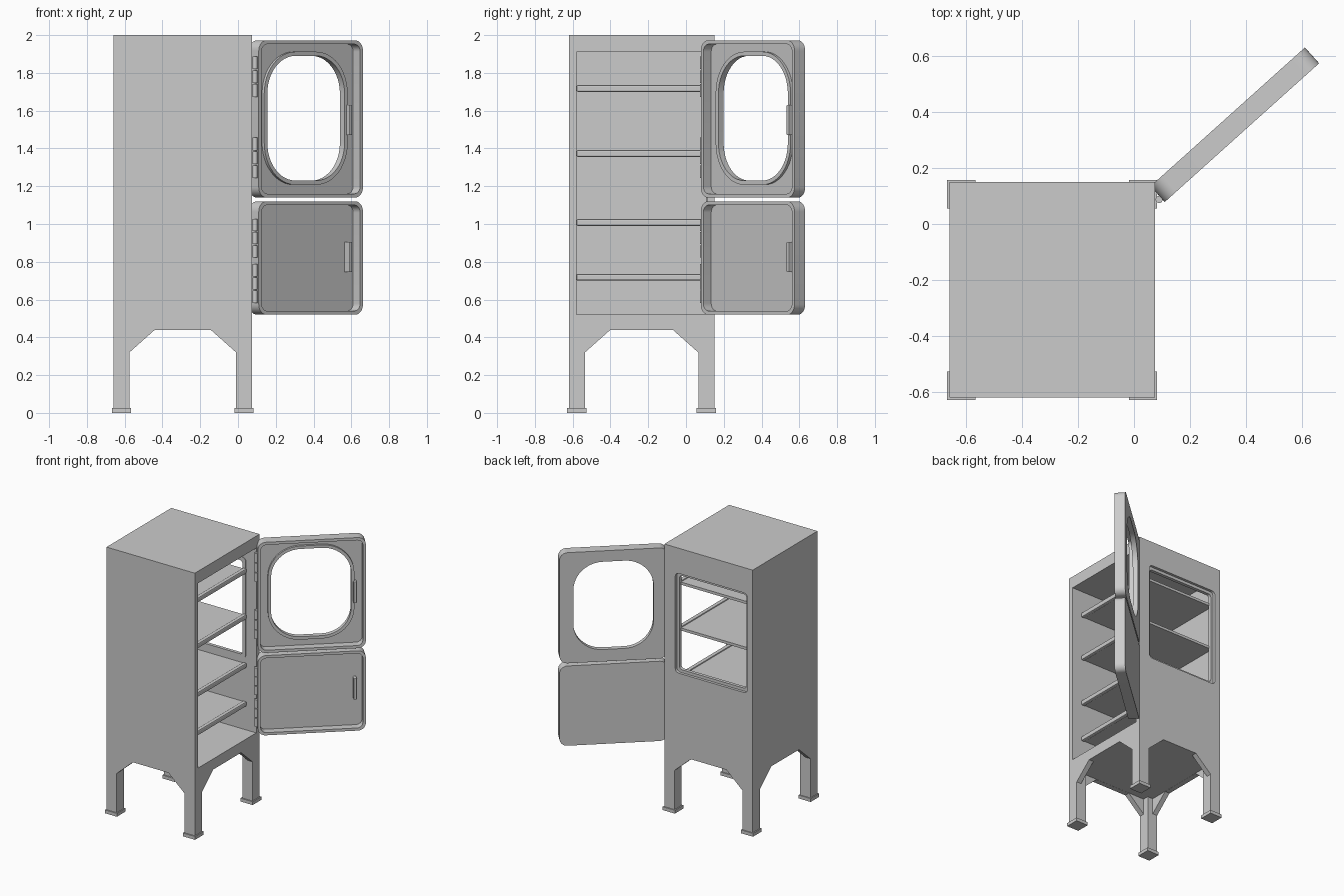
import bpy, bmesh, math
from mathutils import Matrix, Vector

if "Cube" in bpy.data.objects:
    bpy.data.objects.remove(bpy.data.objects["Cube"])

X0, X1, Y0, Y1 = -0.66, 0.075, -0.62, 0.15   # cabinet footprint
WALL, LEG = 0.04, 0.085
FLOOR, CEIL, TOP = 0.52, 1.91, 2.0


def add_mesh(name, mesh, smooth=False):
    ob = bpy.data.objects.new(name, mesh)
    bpy.context.collection.objects.link(ob)
    if smooth:
        bpy.ops.object.select_all(action='DESELECT')
        ob.select_set(True)
        bpy.context.view_layer.objects.active = ob
        bpy.ops.object.shade_smooth_by_angle(angle=math.radians(35))
    return ob


def box(name, x, y, z, matrix=None, bevel=0.0):
    bm = bmesh.new()
    bmesh.ops.create_cube(bm, size=1)
    for v in bm.verts:
        v.co = [r[0] + (c + 0.5) * (r[1] - r[0]) for c, r in zip(v.co, (x, y, z))]
    if bevel:
        bmesh.ops.bevel(bm, geom=bm.edges[:], offset=bevel, segments=2,
                        profile=0.5, affect='EDGES')
    if matrix:
        bm.transform(matrix)
    me = bpy.data.meshes.new(name)
    bm.to_mesh(me)
    bm.free()
    return add_mesh(name, me)


def frame(origin, u):
    # local axes: along u, up, and outward (u cross z)
    u = Vector(u).normalized()
    z = Vector((0, 0, 1))
    m = Matrix((u, z, u.cross(z))).transposed().to_4x4()
    return Matrix.Translation(origin) @ m


def plate(name, loops, d0, d1, matrix):
    # filled outline (further loops are holes) with depth d0..d1
    cu = bpy.data.curves.new(name, 'CURVE')
    cu.dimensions, cu.fill_mode, cu.extrude = '2D', 'BOTH', (d1 - d0) / 2
    for pts in loops:
        s = cu.splines.new('POLY')
        s.points.add(len(pts) - 1)
        for p, co in zip(s.points, pts):
            p.co = (co[0], co[1], 0, 1)
        s.use_cyclic_u = True
    tmp = bpy.data.objects.new(name + "_outline", cu)
    bpy.context.collection.objects.link(tmp)
    dg = bpy.context.evaluated_depsgraph_get()
    me = bpy.data.meshes.new_from_object(tmp.evaluated_get(dg))
    bpy.data.objects.remove(tmp)
    bm = bmesh.new()
    bm.from_mesh(me)
    bmesh.ops.remove_doubles(bm, verts=bm.verts, dist=1e-5)
    bm.transform(matrix @ Matrix.Translation((0, 0, (d0 + d1) / 2)))
    bmesh.ops.recalc_face_normals(bm, faces=bm.faces)
    bm.to_mesh(me)
    bm.free()
    return add_mesh(name, me, True)


def rounded(a0, a1, b0, b1, r, n=8):
    pts = []
    for k, (cx, cy) in enumerate(((a1 - r, b1 - r), (a0 + r, b1 - r),
                                  (a0 + r, b0 + r), (a1 - r, b0 + r))):
        for i in range(n + 1):
            t = math.pi / 2 * (k + i / n)
            pts.append((cx + r * math.cos(t), cy + r * math.sin(t)))
    return pts


def arched(a, b, top):
    # wall outline with leg ends and a chamfered arch
    return [(a, 0.02), (a + LEG, 0.02), (a + LEG, 0.32), (a + 0.22, 0.44),
            (b - 0.22, 0.44), (b - LEG, 0.32), (b - LEG, 0.02), (b, 0.02),
            (b, top), (a, top)]


# cabinet walls; the right side is the door opening
FX, FY = (1, 0, 0), (0, 1, 0)
WIN = (-0.615, -0.015, 1.06, 1.81)
plate("front_wall", [arched(X0, X1, TOP)], -WALL, 0, frame((0, Y0, 0), FX))
plate("back_wall", [arched(X0, X1, TOP), rounded(*WIN, 0.03, 4)], 0, WALL,
      frame((0, Y1, 0), FX))
plate("left_wall", [arched(Y0, Y1, TOP)], 0, WALL, frame((X0, 0, 0), FY))
plate("right_skirt", [arched(Y0, Y1, FLOOR)], -WALL, 0, frame((X1, 0, 0), FY))
box("cabinet_top", (X0, X1), (Y0, Y1), (CEIL, TOP))
box("cabinet_floor", (X0 + 0.01, X1 - 0.001), (Y0 + 0.01, Y1 - 0.01), (0.441, FLOOR))

# recessed frame of the back window
a, b, c, d = WIN
plate("back_window_frame", [rounded(a - 0.005, b + 0.005, c - 0.005, d + 0.005, 0.03, 4),
                            rounded(a + 0.022, b - 0.022, c + 0.022, d - 0.022, 0.02, 4)],
      0.02, 0.045, frame((0, Y1, 0), FX))

# legs and feet
for sx, x in (("left", X0), ("right", X1 - LEG)):
    for sy, y in (("front", Y0), ("back", Y1 - LEG)):
        box(f"{sy}_{sx}_leg", (x, x + LEG), (y, y + LEG), (0.01, 0.45))
        box(f"{sy}_{sx}_foot", (x - 0.008, x + LEG + 0.008),
            (y - 0.009, y + LEG + 0.008), (0, 0.025))

# shelves with a thicker rolled lip at the open side
for i, z in enumerate((0.70, 0.99, 1.355, 1.70)):
    ys = (Y0 + WALL, Y1 - WALL)
    box(f"shelf_{i + 1}", (X0 + WALL, -0.02), ys, (z + 0.008, z + 0.028))
    box(f"shelf_lip_{i + 1}", (-0.035, -0.003), ys, (z, z + 0.036), bevel=0.008)

# open doors: outer face at depth 0, tray side at depth 0.076
DOOR = frame((0.059, 0.135, 0), (0.552, 0.496, 0))
W, DEPTH, RIM = 0.742, 0.076, 0.02
for name, z0, z1, window in (("upper", 1.14, 1.972, True), ("lower", 0.52, 1.12, False)):
    outer = rounded(0, W, z0, z1, 0.055)
    inner = rounded(RIM, W - RIM, z0 + RIM, z1 - RIM, 0.04)
    hole = [rounded(0.096, 0.646, 1.23, 1.89, 0.2, 12)] if window else []
    plate(f"{name}_door_rim", [outer, inner], 0, DEPTH, DOOR)
    plate(f"{name}_door_panel", [inner] + hole, 0, 0.02, DOOR)
    if window:
        plate("door_window_frame", [rounded(0.074, 0.668, 1.208, 1.912, 0.222, 12)] + hole,
              0.01, 0.037, DOOR)
    zc = 1.55 if window else 0.825
    box(f"{name}_door_latch", (0.66, 0.682), (zc - 0.08, zc + 0.08), (0.018, 0.06),
        DOOR, 0.004)

# hinge knuckles
for h, (z0, z1) in enumerate(((1.67, 1.89), (1.24, 1.46), (0.82, 1.03), (0.58, 0.79))):
    step = (z1 - z0) / 3
    for k in range(3):
        bm = bmesh.new()
        bmesh.ops.create_cone(bm, cap_ends=True, segments=16, radius1=0.013, radius2=0.013,
                              depth=step - 0.006,
                              matrix=Matrix.Translation((0.09, 0.088, z0 + (k + 0.5) * step)))
        me = bpy.data.meshes.new("hinge_knuckle")
        bm.to_mesh(me)
        bm.free()
        add_mesh(f"hinge_{h + 1}_knuckle_{k + 1}", me, True)
